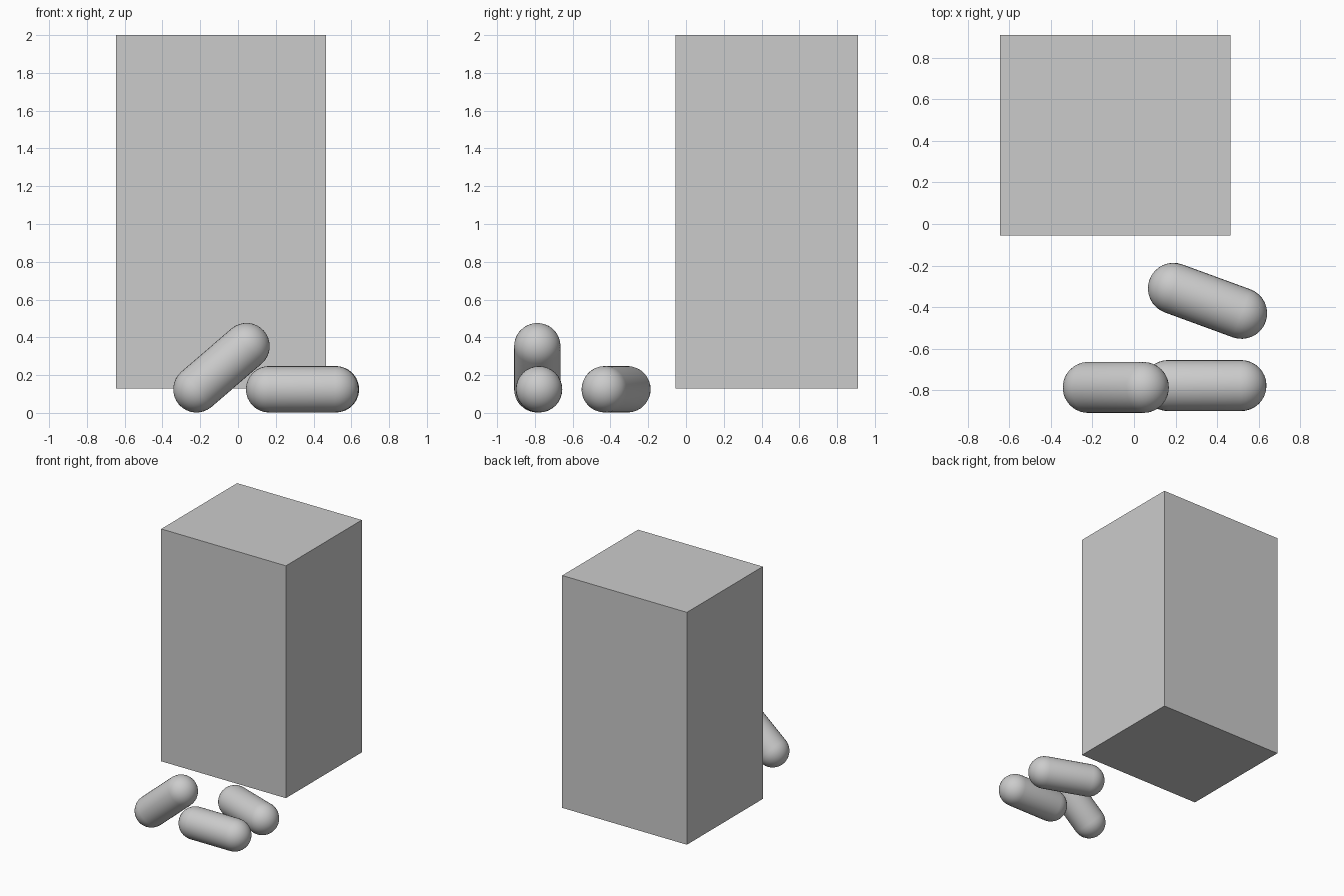
import bpy
import bmesh
import math
from mathutils import Vector

cube = bpy.data.objects.get("Cube")
if cube:
    bpy.data.objects.remove(cube, do_unlink=True)

grey = bpy.data.materials.new("plain grey")
grey.use_nodes = True
COLOUR = (0.6, 0.6, 0.6, 1)
grey.diffuse_color = COLOUR
grey.node_tree.nodes["Principled BSDF"].inputs["Base Color"].default_value = COLOUR


def add_object(name, bm):
    mesh = bpy.data.meshes.new(name)
    bm.to_mesh(mesh)
    bm.free()
    mesh.materials.append(grey)
    obj = bpy.data.objects.new(name, mesh)
    bpy.context.collection.objects.link(obj)
    return obj


def box(name, low, high):
    low, high = Vector(low), Vector(high)
    bm = bmesh.new()
    bmesh.ops.create_cube(bm, size=1)
    bmesh.ops.scale(bm, vec=high - low, verts=bm.verts)
    bmesh.ops.translate(bm, vec=(low + high) / 2, verts=bm.verts)
    return add_object(name, bm)


def capsule(name, start, end, radius, segments=32, rings=8):
    """Rounded rod between the centres of its two end caps."""
    start, end = Vector(start), Vector(end)
    half = (end - start).length / 2
    angles = [math.pi / 2 * i / rings for i in range(rings + 1)]
    upper = [(radius * math.cos(a), half + radius * math.sin(a)) for a in angles]
    upper[-1] = (0, half + radius)
    profile = [(r, -z) for r, z in reversed(upper)] + upper
    bm = bmesh.new()
    verts = [bm.verts.new((r, 0, z)) for r, z in profile]
    edges = [bm.edges.new(pair) for pair in zip(verts, verts[1:])]
    bmesh.ops.spin(bm, geom=verts + edges, cent=(0, 0, 0), axis=(0, 0, 1),
                   angle=math.tau, steps=segments, use_duplicate=False)
    bmesh.ops.remove_doubles(bm, verts=bm.verts, dist=0.0005)
    bmesh.ops.recalc_face_normals(bm, faces=bm.faces)
    for face in bm.faces:
        face.smooth = True
    obj = add_object(name, bm)
    obj.location = (start + end) / 2
    obj.rotation_euler = (end - start).to_track_quat("Z", "Y").to_euler()
    return obj


# Tall block at the back
box("tall_block", (-0.645, -0.055, 0.13), (0.465, 0.91, 2.0))

# Three rounded rods lying in front, one of them propped up
RADIUS = 0.123
capsule("propped_rod", (-0.22, -0.787, 0.125), (0.045, -0.787, 0.353), RADIUS)
capsule("front_rod", (0.165, -0.778, 0.125), (0.515, -0.778, 0.125), RADIUS)
capsule("middle_rod", (0.19, -0.31, 0.125), (0.518, -0.43, 0.125), RADIUS)
